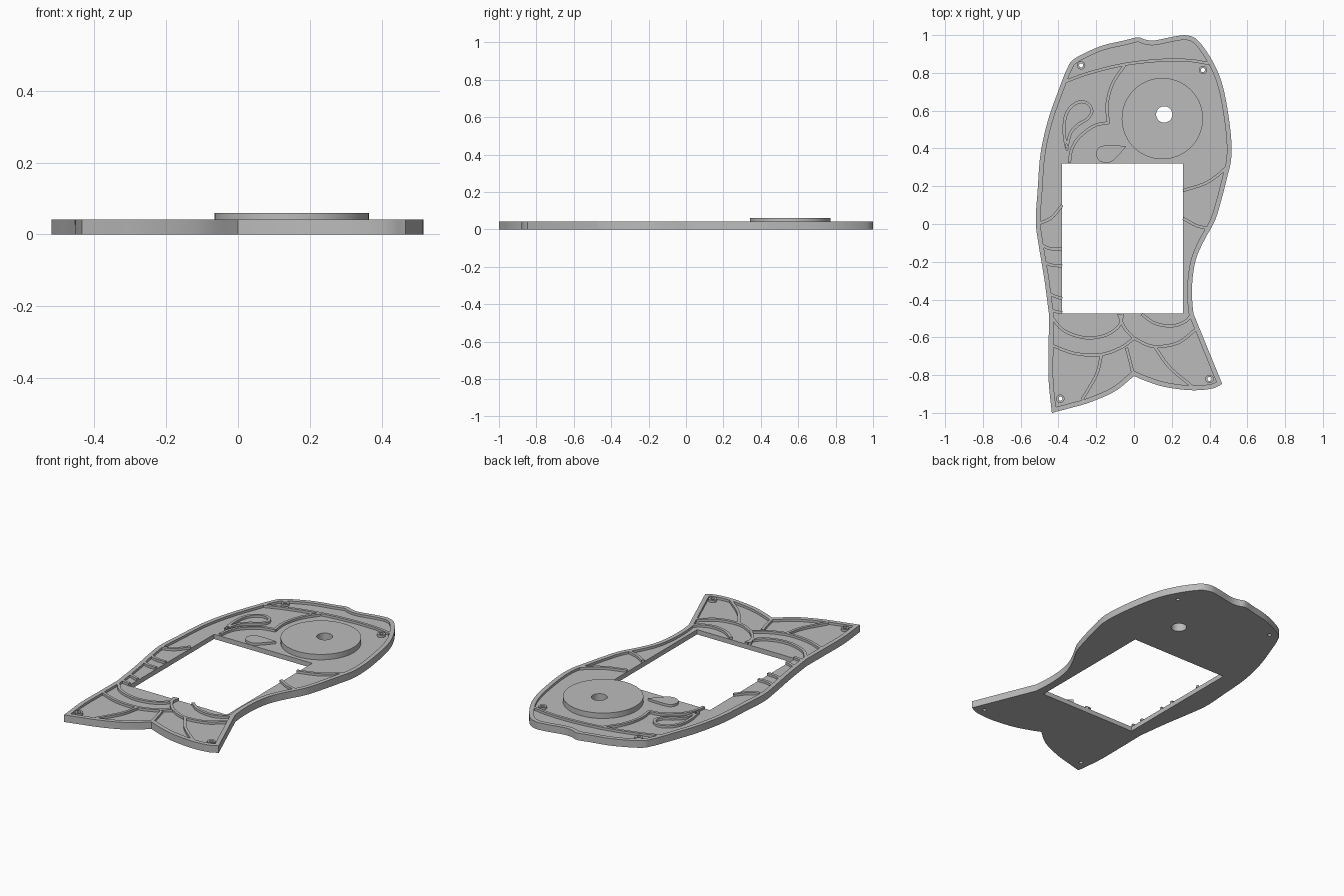
import bpy, bmesh, math
from mathutils import Vector

if "Cube" in bpy.data.objects:
    bpy.data.objects.remove(bpy.data.objects["Cube"])

BASE, RIM, DISC = 0.028, 0.042, 0.06    # heights of floor, raised lines, eye disc
RIDGE = 0.016                           # width of raised lines

grey = bpy.data.materials.new("light grey")
grey.diffuse_color = (0.5, 0.5, 0.5, 1)
grey.use_nodes = True
grey.node_tree.nodes["Principled BSDF"].inputs["Base Color"].default_value = grey.diffuse_color


def smooth(pts, closed=False, n=6):
    """Catmull-Rom curve through the points."""
    p = [Vector(q) for q in pts]
    if closed:
        p = [p[-1]] + p + p[:2]
    else:
        p = [2 * p[0] - p[1]] + p + [2 * p[-1] - p[-2]]
    out = []
    for a, b, c, d in zip(p, p[1:], p[2:], p[3:]):
        for i in range(n):
            t = i / n
            out.append(0.5 * (2 * b + (c - a) * t + (2 * a - 5 * b + 4 * c - d) * t * t
                              + (3 * b - a - 3 * c + d) * t ** 3))
    return out if closed else out + [p[-2]]


def offset(pts, dist, closed):
    """Shift a path to its right, with mitred corners."""
    out, n = [], len(pts)
    for i, p in enumerate(pts):
        before = pts[i - 1] if closed or i else None
        after = pts[(i + 1) % n] if closed or i < n - 1 else None
        d1 = (p - before).normalized() if before is not None else (after - p).normalized()
        d2 = (after - p).normalized() if after is not None else d1
        n1, n2 = Vector((d1.y, -d1.x)), Vector((d2.y, -d2.x))
        m = (n1 + n2).normalized()
        out.append(p + m * dist / max(m.dot(n1), 0.3))
    return out


def circle(x, y, r, n=32):
    return [Vector((x + r * math.cos(2 * math.pi * i / n),
                    y + r * math.sin(2 * math.pi * i / n))) for i in range(n)]


def prism(name, loops, z0, z1):
    """Flat plate from closed loops; inner loops become holes."""
    cu = bpy.data.curves.new(name, 'CURVE')
    cu.dimensions, cu.fill_mode, cu.extrude = '2D', 'BOTH', (z1 - z0) / 2
    for loop in loops:
        s = cu.splines.new('POLY')
        s.points.add(len(loop) - 1)
        for pt, v in zip(s.points, loop):
            pt.co = (v.x, v.y, 0, 1)
        s.use_cyclic_u = True
    tmp = bpy.data.objects.new(name + "_profile", cu)
    bpy.context.collection.objects.link(tmp)
    me = bpy.data.meshes.new_from_object(tmp.evaluated_get(bpy.context.evaluated_depsgraph_get()))
    bpy.data.objects.remove(tmp)
    bm = bmesh.new()
    bm.from_mesh(me)
    bmesh.ops.remove_doubles(bm, verts=bm.verts, dist=1e-5)
    bmesh.ops.recalc_face_normals(bm, faces=bm.faces)
    bmesh.ops.translate(bm, verts=bm.verts, vec=(0, 0, (z0 + z1) / 2))
    bm.to_mesh(me)
    bm.free()
    me.materials.clear()
    me.materials.append(grey)
    ob = bpy.data.objects.new(name, me)
    bpy.context.collection.objects.link(ob)
    bpy.ops.object.select_all(action='DESELECT')
    ob.select_set(True)
    bpy.context.view_layer.objects.active = ob
    bpy.ops.object.shade_smooth_by_angle(angle=math.radians(30))
    return ob


def ridge(name, pts):
    path = smooth(pts)
    sides = offset(path, RIDGE / 2, False) + offset(path, -RIDGE / 2, False)[::-1]
    prism(name, [sides], BASE, RIM)


# Fish outline, clockwise, split at its sharp corners
body_left = [(-.45, -.48), (-.475, -.29), (-.505, -.11), (-.52, .015), (-.51, .18), (-.495, .37),
             (-.455, .55), (-.395, .72), (-.355, .82), (-.315, .875), (-.18, .94), (-.05, .972),
             (.02, .988), (.06, .976), (.11, .972), (.215, .993), (.285, .998), (.345, .965),
             (.425, .845), (.475, .71), (.51, .5), (.515, .35), (.49, .235), (.455, .1),
             (.425, .01), (.375, -.08), (.33, -.18), (.31, -.29), (.308, -.4), (.315, -.475)]
tail_right = [(.467, -.847), (.41, -.872), (.3, -.88), (.16, -.862), (.06, -.83), (0, -.805)]
tail_left = [(0, -.805), (-.1, -.885), (-.23, -.943), (-.34, -.975), (-.435, -1)]
tail_edge = [(-.435, -1), (-.452, -.83), (-.452, -.66), (-.45, -.48)]
outline = []
for part in (body_left, tail_right, tail_left, tail_edge):
    outline += [p for p in smooth(part) if not outline or (p - outline[-1]).length > 1e-4]
outline.pop()

# Base plate with window, pivot hole and screw holes
window = [Vector(p) for p in ((-.38, -.475), (.26, -.475), (.26, .32), (-.38, .32))]
pivot = circle(.16, .58, .043, 48)
screws = [(-.28, .84), (.365, .815), (.40, -.82), (-.39, -.925)]
holes = [circle(x, y, .011, 20) for x, y in screws]
prism("base_plate", [outline, window, pivot] + holes, 0, BASE)
prism("rim", [outline, offset(outline, .025, True)], BASE, RIM)
for (x, y), hole in zip(screws, holes):
    prism("screw_boss", [circle(x, y, .022), hole], BASE, RIM)

# Eye disc
prism("eye_disc", [circle(.15, .558, .215, 96), pivot], BASE, DISC)

# Head lines, fin loop and small cheek plate
ridge("head_band", [(-.375, .75), (-.235, .8), (-.05, .845), (.135, .866), (.29, .866), (.395, .85)])
ridge("gill_upper", [(-.05, .84), (-.115, .74), (-.143, .63), (-.135, .535)])
ridge("gill_lower", [(-.13, .537), (-.21, .52), (-.29, .46), (-.33, .395), (-.342, .322)])
fin = smooth([(-.355, .385), (-.377, .47), (-.372, .565), (-.34, .625), (-.285, .655), (-.235, .64),
              (-.215, .595), (-.24, .552), (-.29, .52), (-.33, .475)], True)
prism("fin_loop", [fin, offset(fin, RIDGE, True)], BASE, RIM)
cheek = smooth([(-.2, .38), (-.17, .413), (-.055, .413), (-.05, .4), (-.12, .33), (-.17, .328),
                (-.195, .35)], True)
prism("cheek_plate", [cheek], BASE, RIM)

# Scale lines on the body, either side of the window
for pts in ([(.26, .177), (.37, .212), (.435, .252), (.49, .3)],
            [(.26, .03), (.33, -.008), (.4, -.025)],
            [(-.5, .003), (-.435, .035), (-.38, .1)],
            [(-.49, -.11), (-.445, -.13), (-.38, -.132)],
            [(-.48, -.2), (-.435, -.218), (-.38, -.222)],
            [(-.46, -.363), (-.42, -.382), (-.38, -.395)],
            [(-.45, -.447), (-.42, -.462), (-.38, -.47)]):
    ridge("body_scale", pts)

# Tail lines
for pts in ([(-.435, -.495), (-.37, -.565), (-.26, -.602), (-.155, -.59), (-.08, -.54), (-.06, -.475)],
            [(-.082, -.477), (-.05, -.55), (0, -.605)],
            [(-.44, -.64), (-.315, -.685), (-.18, -.692), (-.07, -.655), (0, -.605)],
            [(0, -.605), (.1, -.648), (.23, -.63), (.325, -.56)],
            [(.04, -.477), (.11, -.525), (.2, -.54), (.27, -.517), (.305, -.48)],
            [(-.172, -.695), (-.2, -.8), (-.275, -.93)],
            [(-.04, -.655), (-.02, -.73), (-.005, -.795)],
            [(.108, -.648), (.19, -.76), (.31, -.862)]):
    ridge("tail_line", pts)
